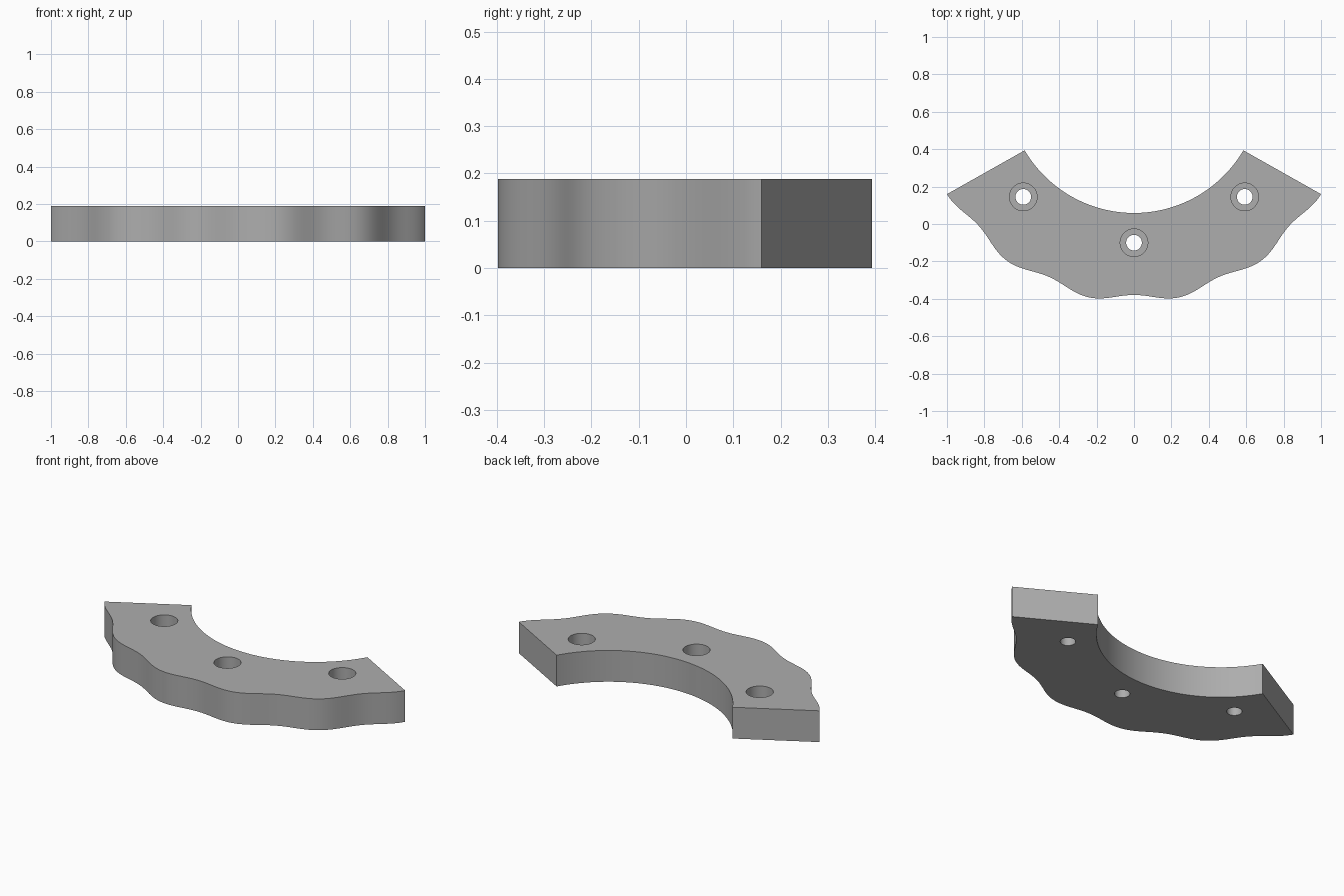
import bpy, bmesh, math

if "Cube" in bpy.data.objects:
    bpy.data.objects.remove(bpy.data.objects["Cube"])

THICK = 0.188
CY = 0.737            # centre of the arcs
R_IN = 0.678
STEPS = 120
HOLES = [(-0.592, 0.145), (0, -0.10), (0.592, 0.145)]

steel = bpy.data.materials.new("grey_metal")
steel.diffuse_color = (0.42, 0.42, 0.42, 1)
steel.use_nodes = True
steel.node_tree.nodes["Principled BSDF"].inputs["Base Color"].default_value = steel.diffuse_color


def make_object(name, bm):
    bmesh.ops.recalc_face_normals(bm, faces=bm.faces)
    mesh = bpy.data.meshes.new(name)
    bm.to_mesh(mesh)
    bm.free()
    obj = bpy.data.objects.new(name, mesh)
    bpy.context.collection.objects.link(obj)
    return obj


def polar(r, a):
    return (r * math.sin(a), CY - r * math.cos(a), 0)


# Arc segment plate: wavy outer rim, plain circular inner rim
span = math.radians(60)
outer, inner = [], []
for i in range(STEPS + 1):
    a = span * (2 * i / STEPS - 1)
    outer.append(polar(1.1355 - 0.0192 * math.cos(15 * a), a))
    inner.append(polar(R_IN, a * 0.993))
bm = bmesh.new()
face = bm.faces.new([bm.verts.new(p) for p in outer + inner[::-1]])
ext = bmesh.ops.extrude_face_region(bm, geom=[face])
for v in ext["geom"]:
    if isinstance(v, bmesh.types.BMVert):
        v.co.z = THICK
plate = make_object("arc_plate", bm)
plate.data.materials.append(steel)

# Stepped bolt-hole cutters: narrow through hole, wide counterbore above
profile = [(0.042, -0.1), (0.042, 0.08), (0.074, 0.08), (0.074, THICK + 0.1)]
SEG = 48
bm = bmesh.new()
for x, y in HOLES:
    rings = [[bm.verts.new((x + r * math.cos(2 * math.pi * k / SEG),
                            y + r * math.sin(2 * math.pi * k / SEG), z))
              for k in range(SEG)] for r, z in profile]
    for lo, hi in zip(rings, rings[1:]):
        for k in range(SEG):
            n = (k + 1) % SEG
            bm.faces.new((lo[k], lo[n], hi[n], hi[k]))
    bm.faces.new(rings[0][::-1])
    bm.faces.new(rings[-1])
cutter = make_object("hole_cutter", bm)
cutter.data.materials.append(steel)
cutter.hide_render = True

# Cut the holes, then discard the cutter
mod = plate.modifiers.new("bolt_holes", 'BOOLEAN')
mod.operation = 'DIFFERENCE'
mod.solver = 'EXACT'
mod.object = cutter
bpy.context.view_layer.objects.active = plate
plate.select_set(True)
cutter.select_set(False)
bpy.ops.object.modifier_apply(modifier=mod.name)
bpy.data.objects.remove(cutter)

# Smooth rims, sharp edges
bpy.ops.object.shade_smooth_by_angle(angle=math.radians(30))
